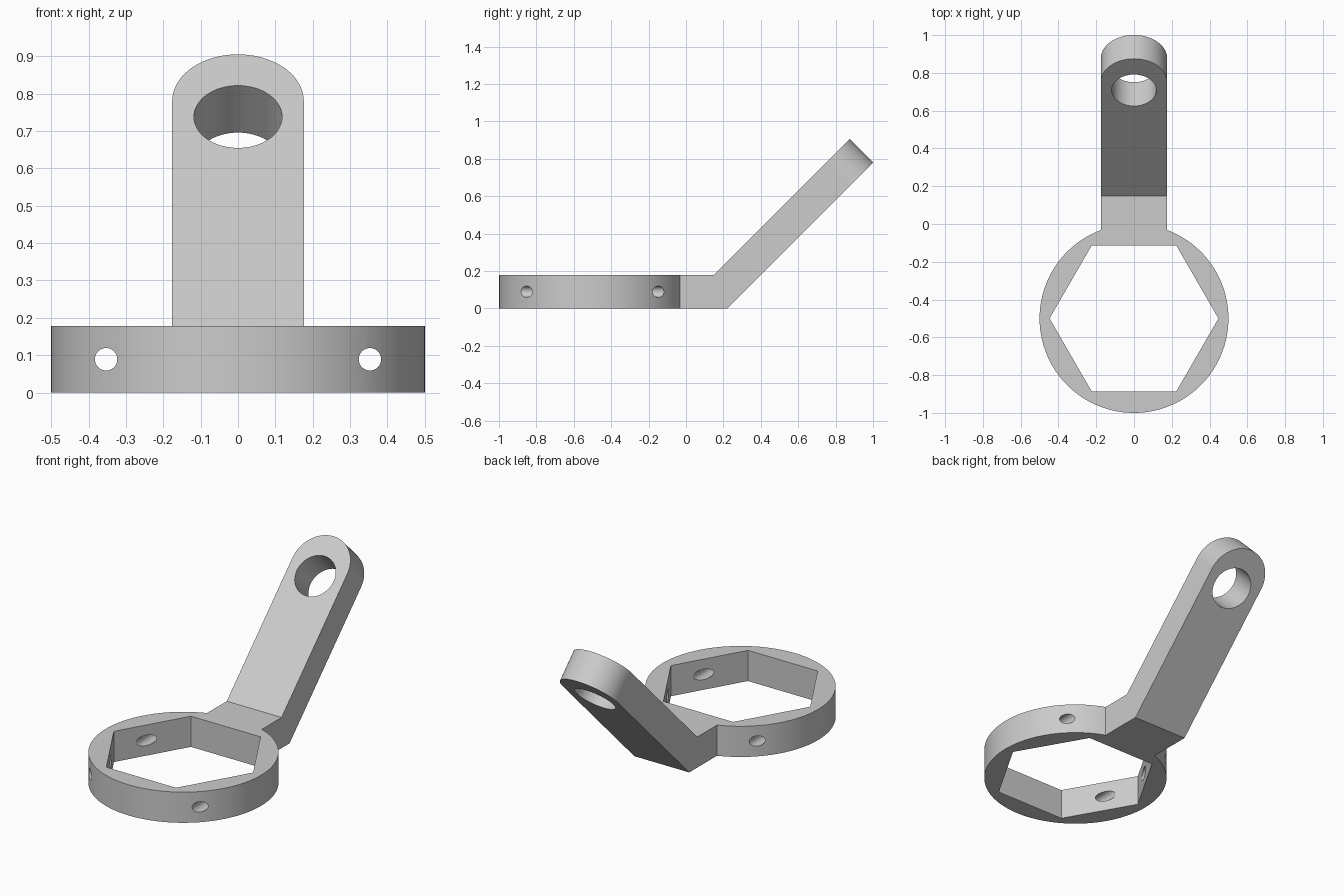
import bpy, bmesh, math
from mathutils import Matrix, Vector

cube = bpy.data.objects.get("Cube")
if cube:
    bpy.data.objects.remove(cube, do_unlink=True)

THICK = 0.178          # plate thickness
RING_R, RING_Y = 0.5, -0.5
ARM_W = 0.176          # half width of the arm
TILT = math.radians(45)
BEND_TOP = 0.148       # y of the inner bend line
ARM_LEN = 0.852        # upper face, bend line to centre of rounded end

grey = bpy.data.materials.new("plain grey")
grey.use_nodes = True
grey.diffuse_color = (0.6, 0.6, 0.6, 1)
grey.node_tree.nodes["Principled BSDF"].inputs["Base Color"].default_value = (0.6, 0.6, 0.6, 1)


def make_object(name, bm):
    bmesh.ops.recalc_face_normals(bm, faces=bm.faces[:])
    mesh = bpy.data.meshes.new(name)
    bm.to_mesh(mesh)
    bm.free()
    mesh.materials.append(grey)
    obj = bpy.data.objects.new(name, mesh)
    bpy.context.collection.objects.link(obj)
    return obj


# Directions along the sloping arm and out of its upper face
along = Vector((0, math.cos(TILT), math.sin(TILT)))
normal = Vector((0, -math.sin(TILT), math.cos(TILT)))
bend = Vector((0, BEND_TOP, THICK))
bend_low = Vector((0, BEND_TOP + THICK * math.tan(TILT / 2), 0))

# Plan of the ring with a gap where the arm leaves it
gap = math.asin(ARM_W / RING_R)
STEPS, TIP_STEPS = 96, 40
ring_plan = []
for i in range(STEPS + 1):
    a = math.pi / 2 + gap + (2 * math.pi - 2 * gap) * i / STEPS
    ring_plan.append((RING_R * math.cos(a), RING_Y + RING_R * math.sin(a)))

# Rounded end of the arm, from right to left
tip_plan = [(ARM_W * math.cos(math.pi * i / TIP_STEPS),
             ARM_LEN + ARM_W * math.sin(math.pi * i / TIP_STEPS))
            for i in range(TIP_STEPS + 1)]

bm = bmesh.new()
layers = []
for z, hinge, drop in ((THICK, bend, 0), (0, bend_low, THICK)):
    ring = [bm.verts.new((x, y, z)) for x, y in ring_plan]
    hinges = [bm.verts.new(hinge + Vector((s * ARM_W, 0, 0))) for s in (1, -1)]
    tip = [bm.verts.new(bend + along * d - normal * drop + Vector((x, 0, 0)))
           for x, d in tip_plan]
    bm.faces.new(ring + hinges)
    bm.faces.new([hinges[0]] + tip + [hinges[1]])
    layers.append(ring + [hinges[0]] + tip + [hinges[1]])

# Side walls all the way round
top, low = layers
for i in range(len(top)):
    j = (i + 1) % len(top)
    bm.faces.new((top[i], top[j], low[j], low[i]))
holder = make_object("ring_and_arm", bm)


def cut(name, radius, depth, sides, matrix):
    """Cut a prism-shaped hole through the holder."""
    tool_bm = bmesh.new()
    bmesh.ops.create_cone(tool_bm, cap_ends=True, segments=sides, radius1=radius,
                          radius2=radius, depth=depth, matrix=matrix)
    tool = make_object(name, tool_bm)
    tool.hide_render = True
    mod = holder.modifiers.new(name, 'BOOLEAN')
    mod.operation = 'DIFFERENCE'
    mod.solver = 'EXACT'
    mod.object = tool
    bpy.ops.object.modifier_apply(modifier=mod.name)
    bpy.data.objects.remove(tool, do_unlink=True)


bpy.ops.object.select_all(action='DESELECT')
bpy.context.view_layer.objects.active = holder
holder.select_set(True)

# Hexagonal opening, corners pointing left and right
cut("hexagon_cutter", 0.447, 1, 6,
    Matrix.Translation((0, RING_Y, 0)) @ Matrix.Rotation(math.radians(90), 4, 'Z'))

# Pin holes running front to back through the ring
for side in (-1, 1):
    cut("pin_hole_cutter", 0.03, 1.2, 32,
        Matrix.Translation((side * 0.353, RING_Y, THICK / 2))
        @ Matrix.Rotation(math.radians(90), 4, 'X'))

# Large eye through the end of the arm
eye = bend + along * (ARM_LEN - 0.06) - normal * THICK / 2
cut("eye_cutter", 0.118, 0.5, 64,
    Matrix.Translation(eye) @ Matrix.Rotation(TILT, 4, 'X'))

bpy.ops.object.shade_smooth_by_angle(angle=math.radians(30))
